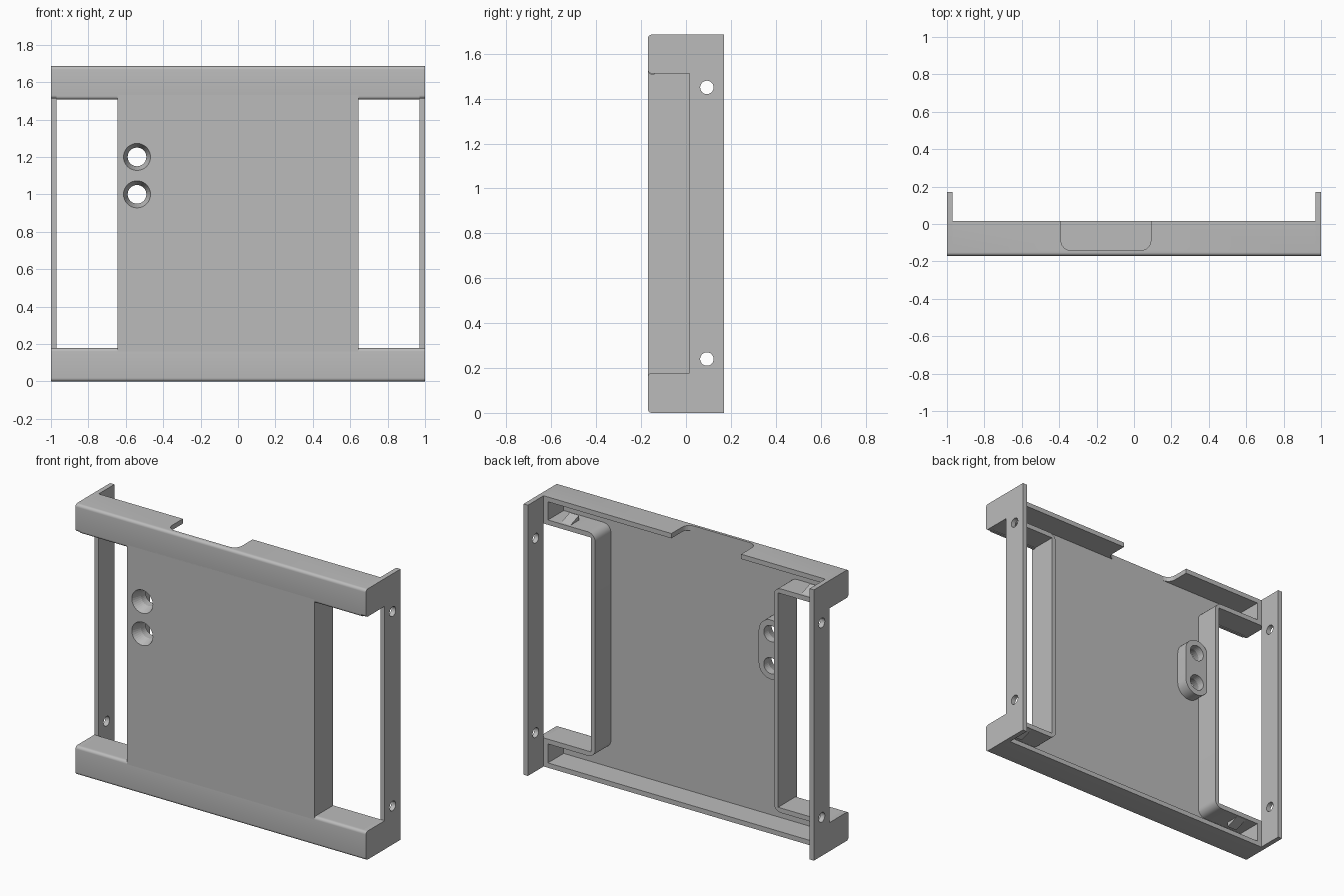
import bpy, bmesh, math
from mathutils import Vector

if "Cube" in bpy.data.objects:
    bpy.data.objects.remove(bpy.data.objects["Cube"])

grey = bpy.data.materials.new("plain grey")
grey.diffuse_color = (0.5, 0.5, 0.5, 1)
grey.use_nodes = True
grey.node_tree.nodes["Principled BSDF"].inputs["Base Color"].default_value = grey.diffuse_color

FRONT, PLATE, BACK, FLANGE = -0.17, -0.14, 0.015, 0.17   # depths along y
HEIGHT, WALL = 1.685, 0.03
WIN_X, WIN_LO, WIN_HI = 0.645, 0.178, 1.512              # side window limits


def arc(cx, cy, r, a0, a1, n=6):
    """Points on an arc, angles in degrees."""
    return [(cx + r * math.cos(math.radians(a0 + (a1 - a0) * i / n)),
             cy + r * math.sin(math.radians(a0 + (a1 - a0) * i / n))) for i in range(n + 1)]


def prism(name, outline, axis, lo, hi, cutter=False):
    """Extrude a closed outline along an axis; outline holds the other two coordinates in order."""
    def place(p, d):
        return {"x": (d, p[0], p[1]), "y": (p[0], d, p[1]), "z": (p[0], p[1], d)}[axis]
    bm = bmesh.new()
    a = [bm.verts.new(place(p, lo)) for p in outline]
    b = [bm.verts.new(place(p, hi)) for p in outline]
    bm.faces.new(a)
    bm.faces.new(b)
    for i in range(len(a)):
        j = (i + 1) % len(a)
        bm.faces.new((a[i], a[j], b[j], b[i]))
    return finish(name, bm, cutter)


def finish(name, bm, cutter=False):
    bmesh.ops.recalc_face_normals(bm, faces=bm.faces)
    me = bpy.data.meshes.new(name)
    bm.to_mesh(me)
    bm.free()
    ob = bpy.data.objects.new(name, me)
    bpy.context.collection.objects.link(ob)
    me.materials.append(grey)
    if cutter:
        ob.hide_render = True
        ob.hide_set(True)
    else:
        me.shade_smooth()
        me.set_sharp_from_angle(angle=math.radians(30))
    return ob


def box(name, x0, x1, y0, y1, z0, z1):
    return prism(name, [(x0, z0), (x1, z0), (x1, z1), (x0, z1)], "y", y0, y1)


def cut(ob, cutter):
    m = ob.modifiers.new("cut", "BOOLEAN")
    m.object, m.operation, m.solver = cutter, "DIFFERENCE", "EXACT"


def lathe_cutter(name, x, z, rings, n=32):
    """Round cutter along y from (depth, radius) rings."""
    bm = bmesh.new()
    loops = [[bm.verts.new((px, y, pz)) for px, pz in arc(x, z, r, 0, 360, n)[:-1]] for y, r in rings]
    bm.faces.new(loops[0])
    bm.faces.new(loops[-1])
    for a, b in zip(loops, loops[1:]):
        for i in range(n):
            bm.faces.new((a[i], a[(i + 1) % n], b[(i + 1) % n], b[i]))
    return finish(name, bm, True)


R = 0.018  # small rounding on the front edges

# Centre plate between the windows
centre = box("centre_plate", -WIN_X, WIN_X, FRONT, PLATE, WIN_LO - R, WIN_HI + R)

# Top and bottom rails: L profile in (y, z) with rounded front edges
rail = ([(BACK, 0), (BACK, WALL), (PLATE, WALL), (PLATE, WIN_LO)]
        + arc(FRONT + R, WIN_LO - R, R, 90, 180) + arc(FRONT + R, R, R, 180, 270))
prism("bottom_rail", rail, "x", -0.97, 0.97)
top_rail = prism("top_rail", [(y, HEIGHT + 0.005 - z - 0.005) for y, z in rail], "x", -0.97, 0.97)

# Rounded notch in the top rail
notch = prism("notch_cutter", arc(-0.34, PLATE + 0.05, 0.05, 180, 270)
              + arc(0.04, PLATE + 0.05, 0.05, 270, 360) + [(0.09, 0.1), (-0.39, 0.1)],
              "z", HEIGHT - 0.1, HEIGHT + 0.1, True)
cut(top_rail, notch)

# Raised pad behind the two countersunk holes
HX, HZ, PAD_BACK = -0.54, (1.0, 1.2), -0.065
pad = prism("hole_pad", arc(HX, HZ[1], 0.085, 0, 180, 16) + arc(HX, HZ[0], 0.085, 180, 360, 16),
            "y", PLATE, PAD_BACK)
for z in HZ:
    c = lathe_cutter("countersink_cutter", HX, z,
                     [(FRONT - 0.01, 0.076), (FRONT + 0.06, 0.05), (PAD_BACK + 0.02, 0.05)])
    cut(centre, c)
    cut(pad, c)

for s, side in ((-1, "left"), (1, "right")):
    # Side flange: full depth at both ends, shallow beside the window, in (y, z)
    flange_shape = ([(FLANGE, 0), (FLANGE, HEIGHT)]
                    + arc(FRONT + R, HEIGHT - R, R, 90, 180) + arc(FRONT + R, WIN_HI + R, R, 180, 270)
                    + [(BACK, WIN_HI), (BACK, WIN_LO)]
                    + arc(FRONT + R, WIN_LO - R, R, 90, 180) + arc(FRONT + R, R, R, 180, 270))
    flange = prism(side + "_flange", flange_shape, "x", s * 0.97, s * 1.0)
    for z in (0.24, 1.45):
        cut(flange, prism("screw_hole_cutter", arc(0.093, z, 0.03, 0, 360, 24)[:-1],
                          "x", s * 0.9, s * 1.1, True))

    # Wall around three sides of the window, rounded on its outer corners, in (x, z)
    x0, z0, z1, r = WIN_X - WALL, WIN_LO - WALL, WIN_HI + WALL, 0.05
    wall = ([(0.97, z0), (0.97, WIN_LO), (WIN_X, WIN_LO), (WIN_X, WIN_HI), (0.97, WIN_HI), (0.97, z1)]
            + arc(x0 + r, z1 - r, r, 90, 180) + arc(x0 + r, z0 + r, r, 180, 270))
    prism(side + "_window_wall", [(s * x, z) for x, z in wall], "y", PLATE, BACK)

    for end, za, zb, zw, d in (("bottom", WALL, z0, z0, -1), ("top", z1, HEIGHT - WALL, z1, 1)):
        # Thickened pocket end
        box(f"{side}_{end}_pocket_end", s * 0.94, s * 0.97, PLATE, BACK, za, zb)
        # Small wedge catch on the pocket side of the window wall
        prism(f"{side}_{end}_catch", [(-0.085, zw), (0.0, zw), (-0.085, zw + d * 0.03)],
              "x", s * 0.795, s * 0.86)
